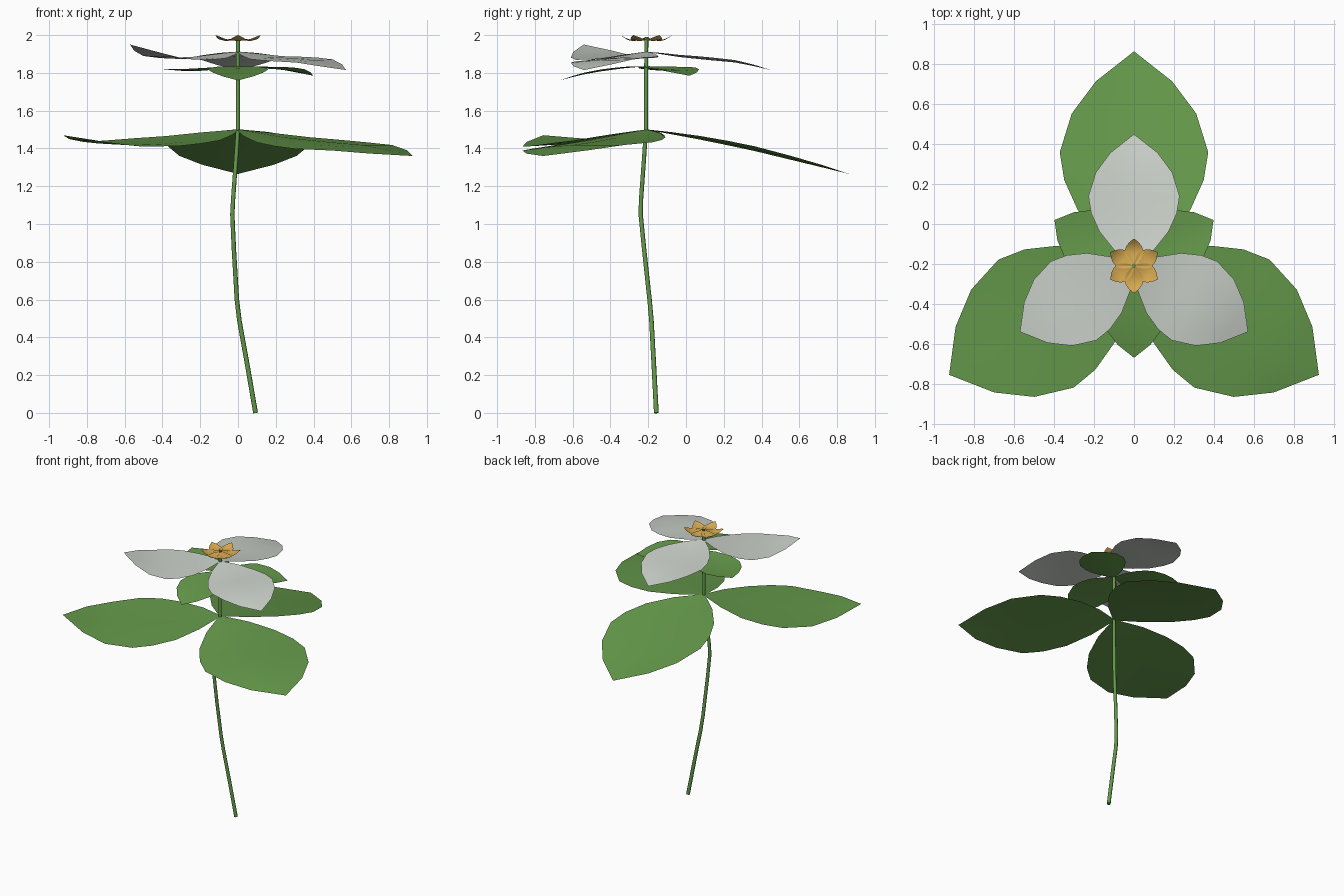
import bpy
from math import radians, cos, sin

cube = bpy.data.objects.get("Cube")
if cube:
    bpy.data.objects.remove(cube, do_unlink=True)

CENTRE_Y = -0.21


def material(name, rgb):
    m = bpy.data.materials.new(name)
    m.use_nodes = True
    colour = (*rgb, 1)
    m.diffuse_color = colour
    bsdf = m.node_tree.nodes["Principled BSDF"]
    bsdf.inputs["Base Color"].default_value = colour
    bsdf.inputs["Roughness"].default_value = 0.8
    return m


green = material("leaf green", (0.13, 0.32, 0.07))
white = material("petal white", (0.60, 0.64, 0.59))
gold = material("stamen gold", (0.66, 0.39, 0.08))

# Shared blade outline: (fraction of length, half width / length)
OUTLINE = [(0, .01), (.12, .15), (.26, .262), (.4, .325), (.53, .346),
           (.71, .29), (.86, .178), (1, 0)]
WIDEST = .346
COLUMNS = (-1, -.5, 0, .5, 1)


def height_at(heights, t):
    """Interpolate evenly spaced midrib heights."""
    f = t * (len(heights) - 1)
    i = min(int(f), len(heights) - 2)
    return heights[i] + (heights[i + 1] - heights[i]) * (f - i)


def blade(name, mat, heading, length, heights, edge_left=.01, edge_right=.01):
    """Thin pointed sheet growing outward from the stem axis."""
    a = radians(heading)
    verts, faces = [], []
    n = len(COLUMNS)
    for t, w in OUTLINE[:-1]:
        for s in COLUMNS:
            u, v = t * length, s * w * length
            edge = edge_left if s > 0 else edge_right
            z = height_at(heights, t) + edge * abs(s) ** 1.5 * w / WIDEST
            verts.append((u * cos(a) - v * sin(a),
                          CENTRE_Y + u * sin(a) + v * cos(a), z))
    rows = len(OUTLINE) - 1
    for r in range(rows - 1):
        for c in range(n - 1):
            k = r * n + c
            faces.append((k, k + n, k + n + 1, k + 1))
    # Pointed tip
    verts.append((length * cos(a), CENTRE_Y + length * sin(a), heights[-1]))
    for c in range(n - 1):
        k = (rows - 1) * n + c
        faces.append((k, len(verts) - 1, k + 1))
    mesh = bpy.data.meshes.new(name)
    mesh.from_pydata(verts, [], faces)
    mesh.materials.append(mat)
    for p in mesh.polygons:
        p.use_smooth = True
    mesh.update()
    obj = bpy.data.objects.new(name, mesh)
    bpy.context.collection.objects.link(obj)
    return obj


# Leaves
LEAF = 1.075
blade("back_leaf", green, 90, LEAF, (1.5, 1.45, 1.395, 1.33, 1.265), .025, .025)
blade("left_leaf", green, -30.5, LEAF, (1.5, 1.46, 1.435, 1.415, 1.36), 0, -.035)
blade("right_leaf", green, 210.5, LEAF, (1.5, 1.455, 1.43, 1.42, 1.47), -.015, .015)

# Sepals
SEPAL = .46
blade("front_sepal", green, 270, SEPAL, (1.835, 1.825, 1.81, 1.79, 1.76))
blade("left_sepal", green, 30, SEPAL, (1.835, 1.825, 1.82, 1.81, 1.785))
blade("right_sepal", green, 150, SEPAL, (1.835, 1.82, 1.81, 1.81, 1.82))

# Petals
PETAL = .66
blade("back_petal", white, 90, PETAL, (1.912, 1.885, 1.868, 1.853, 1.815), .015, .015)
blade("left_petal", white, -30, PETAL, (1.912, 1.885, 1.878, 1.865, 1.815), .005, -.015)
blade("right_petal", white, 210, PETAL, (1.912, 1.882, 1.872, 1.888, 1.95), -.005, .005)

# Golden centre star
for i in range(6):
    blade(f"centre_petal_{i + 1}", gold, 30 + 60 * i, .137,
          (1.985, 1.974, 1.968, 1.975, 2.0), .006, .006)

# Bent stem
PATH = [(.093, -.157, 0), (.05, -.17, .25), (.007, -.183, .49), (-.006, -.193, .6),
        (-.022, -.222, .87), (-.03, -.24, 1.05), (-.026, -.238, 1.13),
        (-.01, -.222, 1.35), (0, -.212, 1.5), (0, CENTRE_Y, 1.99)]
curve = bpy.data.curves.new("stem", "CURVE")
curve.dimensions = "3D"
curve.bevel_depth = .012
curve.bevel_resolution = 2
curve.use_fill_caps = True
spline = curve.splines.new("POLY")
spline.points.add(len(PATH) - 1)
for point, co in zip(spline.points, PATH):
    point.co = (*co, 1)
    point.radius = 1.1 - .2 * co[2] / 2
spline.use_smooth = True
curve.materials.append(green)
bpy.context.collection.objects.link(bpy.data.objects.new("stem", curve))
